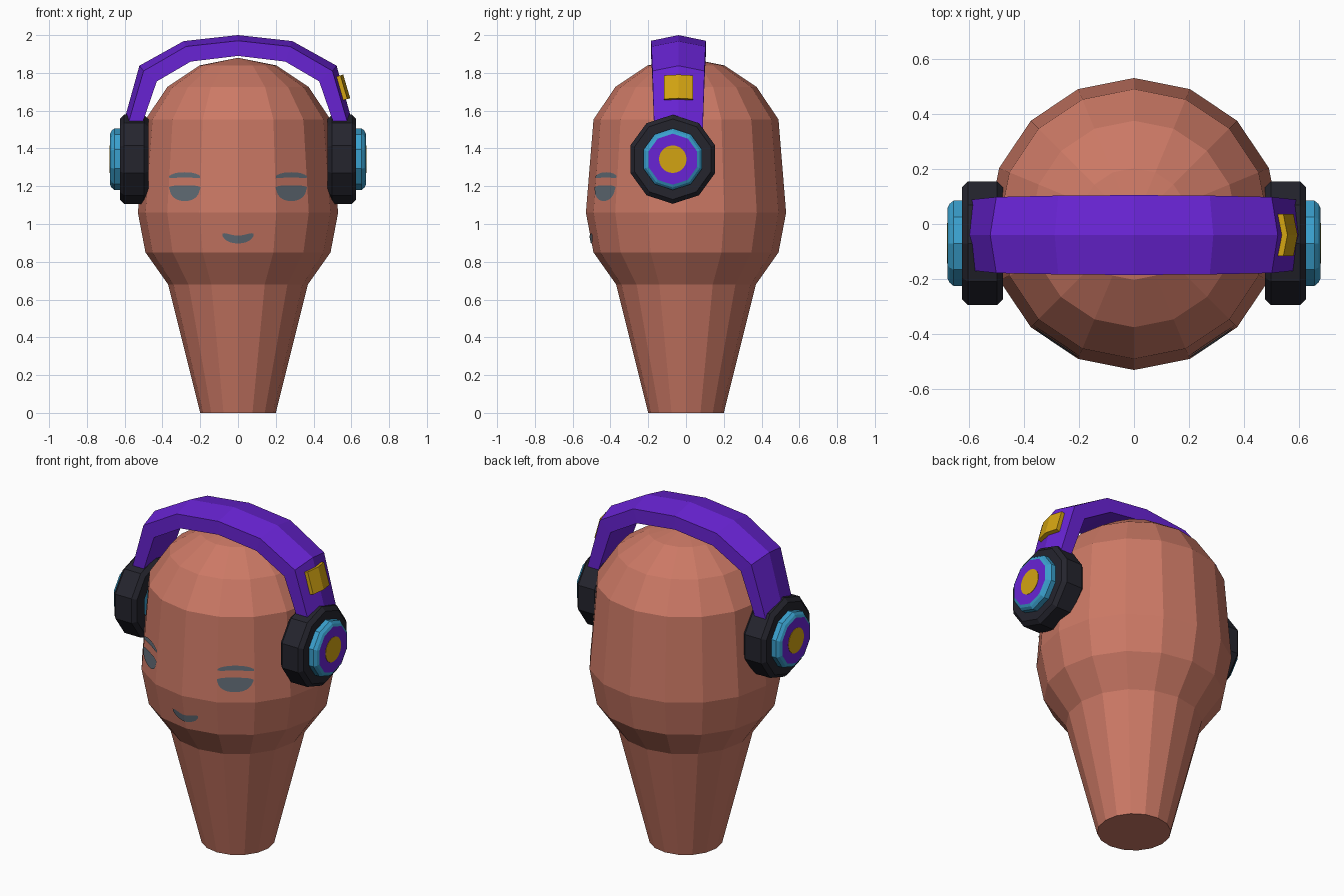
import bpy, bmesh, math
from mathutils import Vector
from mathutils.bvhtree import BVHTree

cube = bpy.data.objects.get("Cube")
if cube:
    bpy.data.objects.remove(cube, do_unlink=True)


def material(name, rgb):
    mat = bpy.data.materials.new(name)
    mat.use_nodes = True
    mat.diffuse_color = (*rgb, 1)
    mat.node_tree.nodes["Principled BSDF"].inputs["Base Color"].default_value = (*rgb, 1)
    return mat


clay = material("clay", (0.60, 0.19, 0.13))
purple = material("purple", (0.14, 0.017, 0.66))
blue = material("blue", (0.042, 0.35, 0.61))
black = material("black", (0.018, 0.018, 0.027))
gold = material("gold", (0.65, 0.37, 0.006))
slate = material("slate", (0.12, 0.15, 0.18))


def finish(bm, name, mats, solid=True):
    bmesh.ops.remove_doubles(bm, verts=bm.verts, dist=1e-5)
    if solid:
        bmesh.ops.recalc_face_normals(bm, faces=bm.faces)
    mesh = bpy.data.meshes.new(name)
    bm.to_mesh(mesh)
    bm.free()
    for mat in mats:
        mesh.materials.append(mat)
    obj = bpy.data.objects.new(name, mesh)
    bpy.context.collection.objects.link(obj)
    return obj


def skin(sections, closed=False, caps=False):
    """Join matching closed loops of points with quads."""
    bm = bmesh.new()
    loops = [[bm.verts.new(p) for p in s] for s in sections]
    pairs = list(zip(loops, loops[1:])) + ([(loops[-1], loops[0])] if closed else [])
    for a, b in pairs:
        n = len(a)
        for i in range(n):
            j = (i + 1) % n
            bm.faces.new((a[i], a[j], b[j], b[i]))
    if caps:
        bm.faces.new(loops[0])
        bm.faces.new(loops[-1])
    return bm


def turns(n):
    return [math.tau * i / n for i in range(n)]


# Head and neck: one faceted turned form
R = 0.53
dome = [(R * math.sin(math.radians(a)), 1.35 + R * math.cos(math.radians(a)))
        for a in (0, 22.5, 45, 67.5)]
profile = dome + [(R, 1.06), (0.49, 0.85), (0.37, 0.68), (0.2, 0), (0, 0)]
bm = skin([[(r * math.cos(a), r * math.sin(a), z) for a in turns(16)] for r, z in profile])
head = finish(bm, "head", [clay])

# Painted face: thin patches laid on the front of the head
bm = bmesh.new()
bm.from_mesh(head.data)
surface = BVHTree.FromBMesh(bm)
bm.free()


def patch(name, cx, half, low, high, steps=16):
    bm = bmesh.new()
    columns = []
    for i in range(steps + 1):
        u = 2 * i / steps - 1
        x = cx + half * u
        column = []
        for z in (low(u), high(u)):
            hit = surface.ray_cast(Vector((x, -2, z)), Vector((0, 1, 0)))[0]
            column.append(bm.verts.new((x, hit.y - 0.005, z)))
        columns.append(column)
    for a, b in zip(columns, columns[1:]):
        bm.faces.new((a[0], b[0], b[1], a[1]))
    finish(bm, name, [slate], solid=False)


def taper(u, power):
    return max(0.0, 1 - abs(u) ** power)


for side, s in (("left", 1), ("right", -1)):
    patch(side + "_eye", s * 0.282, 0.083,
          lambda u: 1.19 - 0.068 * taper(u, 2.5) ** 0.6,
          lambda u: 1.195 + 0.01 * taper(u, 4))
    brow = lambda u: 1.25 + 0.011 * (1 - u * u)
    patch(side + "_brow", s * 0.282, 0.082,
          lambda u: brow(u) - 0.005 - 0.009 * taper(u, 4),
          lambda u: brow(u) + 0.005 + 0.008 * taper(u, 4))
smile = lambda u: 0.919 + 0.024 * u * u
patch("mouth", 0, 0.083,
      lambda u: smile(u) - 0.006 - 0.016 * taper(u, 6),
      lambda u: smile(u) + 0.006 + 0.014 * taper(u, 6))

# Headband: ridged strap; each row is ridge, outer edge, inner edge (x, z), half width
BAND_Y = -0.04
rows = [((0.63, 1.45), (0.605, 1.45), (0.535, 1.45), 0.127),
        ((0.522, 1.838), (0.50, 1.81), (0.43, 1.755), 0.138),
        ((0.288, 1.968), (0.275, 1.94), (0.25, 1.86), 0.143),
        ((0, 2.0), (0, 1.97), (0, 1.89), 0.145)]


def band_section(row, s):
    ridge, edge, inner, w = row
    spots = ((inner, w), (inner, -w), (edge, -w), (ridge, 0), (edge, w))
    return [(s * x, BAND_Y + y, z) for (x, z), y in spots]


sections = [band_section(r, 1) for r in rows] + [band_section(r, -1) for r in rows[-2::-1]]
finish(skin(sections, caps=True), "headband", [purple])

# Gold clip following the ridge, on the left side only
clip = []
for x, z in ((0.536, 1.785), (0.573, 1.66)):
    clip.append([(x + dx, BAND_Y + y, z + 0.28 * dx) for dx, y in
                 ((-0.03, 0.077), (-0.03, -0.077), (0.006, -0.077), (0.021, 0), (0.006, 0.077))])
finish(skin(clip, caps=True), "band_clip", [gold])

# Ear cups: padded ring, blue shell with purple face, gold centre disc
CUP_Y, CUP_Z = -0.07, 1.343


def cup_part(name, points, s, mats, sides=10, closed=False):
    bm = skin([[(s * x, CUP_Y + r * math.sin(a), CUP_Z + r * math.cos(a))
                for a in turns(sides)] for x, r in points], closed)
    return finish(bm, name, mats)


pad = [(0.475, 0.14), (0.475, 0.213), (0.497, 0.236),
       (0.603, 0.236), (0.625, 0.213), (0.625, 0.14)]
shell = [(0.57, 0), (0.57, 0.163), (0.655, 0.163), (0.67, 0.15), (0.677, 0.135), (0.677, 0)]
disc = [(0.674, 0), (0.674, 0.073), (0.679, 0.073), (0.679, 0)]
for side, s in (("left", 1), ("right", -1)):
    cup_part(side + "_ear_pad", pad, s, [black], closed=True)
    cup = cup_part(side + "_ear_shell", shell, s, [blue, purple])
    for face in cup.data.polygons:
        face.material_index = int(abs(face.center.x) > 0.676)
    cup_part(side + "_ear_disc", disc, s, [gold], sides=24)
